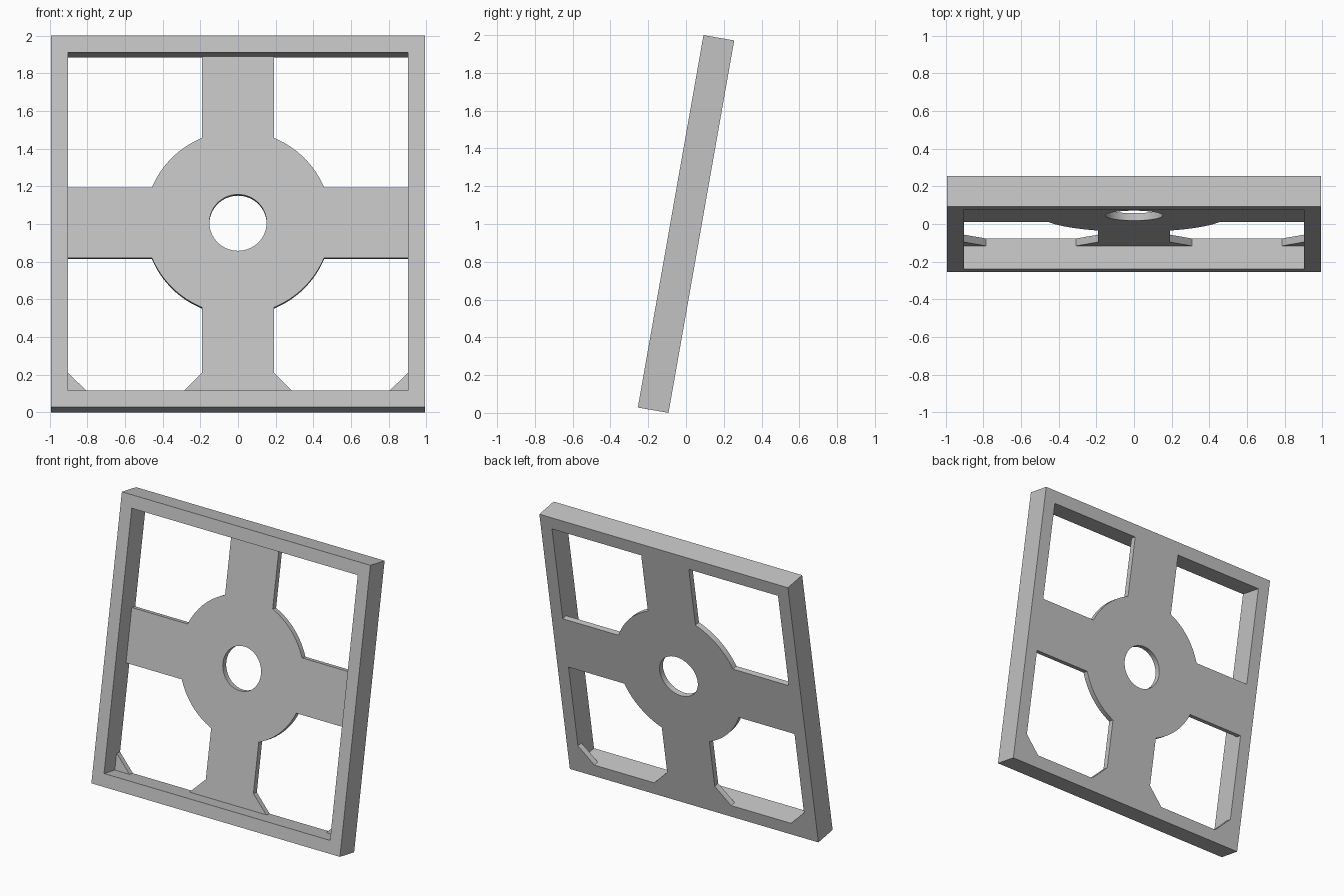
import bpy, bmesh
from math import radians, sin, cos, asin, pi
from mathutils import Matrix

if "Cube" in bpy.data.objects:
    bpy.data.objects.remove(bpy.data.objects["Cube"], do_unlink=True)

# Main sizes
HALF_W, HALF_H, HALF_D = 0.9925, 1.001, 0.0825
BORDER = 0.09
IN_W, IN_H = HALF_W - BORDER, HALF_H - BORDER
PLATE = 0.04            # thickness of the hub plate
ARM = 0.19              # half width of each arm
DISC, HOLE = 0.495, 0.152
HUB_V = 0.015           # hub height above the panel centre
BRACE = 0.117           # leg of the corner braces
LEAN = Matrix.Translation((0, 0, 1)) @ Matrix.Rotation(radians(80), 4, "X")

grey = bpy.data.materials.new("light grey")
grey.use_nodes = True
colour = (0.54, 0.54, 0.54, 1)
grey.diffuse_color = colour
grey.node_tree.nodes["Principled BSDF"].inputs["Base Color"].default_value = colour


def arc(radius, start, end, steps):
    """Points on a circle around the hub."""
    angles = [start + (end - start) * i / steps for i in range(steps + 1)]
    return [(radius * cos(a), HUB_V + radius * sin(a)) for a in angles]


def rectangle(w, h):
    return [(-w, -h), (w, -h), (w, h), (-w, h)]


def slab(name, loops, back, front):
    """Fill outlines (inner loops are holes), extrude them and lean them back."""
    curve = bpy.data.curves.new(name, "CURVE")
    curve.dimensions = "2D"
    curve.fill_mode = "BOTH"
    curve.extrude = (front - back) / 2
    for loop in loops:
        spline = curve.splines.new("POLY")
        spline.points.add(len(loop) - 1)
        for point, (x, v) in zip(spline.points, loop):
            point.co = (x, v, 0, 1)
        spline.use_cyclic_u = True
    helper = bpy.data.objects.new(name + " outline", curve)
    bpy.context.collection.objects.link(helper)
    graph = bpy.context.evaluated_depsgraph_get()
    mesh = bpy.data.meshes.new_from_object(helper.evaluated_get(graph))
    bpy.data.objects.remove(helper, do_unlink=True)

    bm = bmesh.new()
    bm.from_mesh(mesh)
    bmesh.ops.remove_doubles(bm, verts=bm.verts, dist=0.0001)
    bmesh.ops.recalc_face_normals(bm, faces=bm.faces)
    bm.transform(LEAN @ Matrix.Translation((0, 0, (back + front) / 2)))
    bm.to_mesh(mesh)
    bm.free()
    mesh.materials.clear()
    mesh.materials.append(grey)

    obj = bpy.data.objects.new(name, mesh)
    bpy.context.collection.objects.link(obj)
    bpy.ops.object.select_all(action="DESELECT")
    obj.select_set(True)
    bpy.context.view_layer.objects.active = obj
    bpy.ops.object.shade_smooth_by_angle(angle=radians(30))
    return obj


# Square outer frame
slab("frame", [rectangle(HALF_W, HALF_H), rectangle(IN_W, IN_H)], -HALF_D, HALF_D)

# Hub plate: disc, four arms and the braced foot, flush with the frame's back
a = asin(ARM / DISC)
right_side = [(ARM + BRACE, -IN_H), (ARM, BRACE - IN_H)]
right_side += arc(DISC, a - pi / 2, -a, 16)
right_side += [(IN_W, HUB_V - ARM), (IN_W, HUB_V + ARM)]
right_side += arc(DISC, a, pi / 2 - a, 16)
right_side += [(ARM, IN_H)]
left_side = [(-x, v) for x, v in reversed(right_side)]
hole = arc(HOLE, 0, 2 * pi, 64)[:-1]
slab("hub_plate", [right_side + left_side, hole], -HALF_D, PLATE - HALF_D)

# Braces in the lower corners of the frame
for side, s in (("left", 1), ("right", -1)):
    corner = [(s * IN_W, -IN_H), (s * IN_W, BRACE - IN_H), (s * (IN_W - BRACE), -IN_H)]
    slab(f"corner_brace_{side}", [corner], -HALF_D, PLATE - HALF_D)
